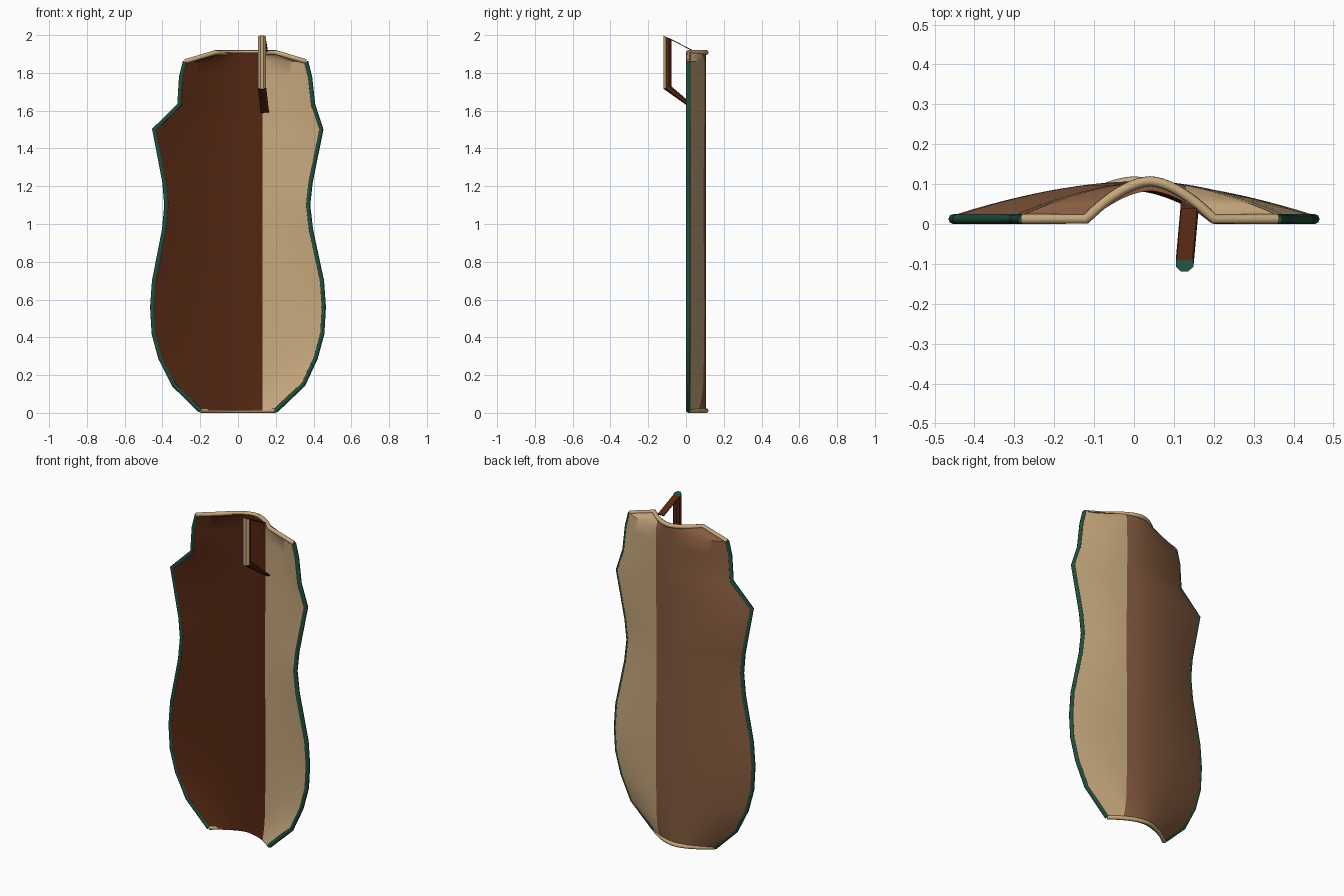
import bpy, bmesh, math
from mathutils import Vector

if "Cube" in bpy.data.objects:
    bpy.data.objects.remove(bpy.data.objects["Cube"])


def mat(name, rgb):
    m = bpy.data.materials.new(name)
    m.diffuse_color = (*rgb, 1)
    m.use_nodes = True
    m.node_tree.nodes["Principled BSDF"].inputs["Base Color"].default_value = m.diffuse_color
    return m


DARK = mat("dark_brown", (0.085, 0.02, 0.006))
BROWN = mat("mid_brown", (0.235, 0.105, 0.05))
BEIGE = mat("beige", (0.57, 0.39, 0.205))
GREEN = mat("dark_green", (0.016, 0.075, 0.043))
MATS = [DARK, BROWN, BEIGE, GREEN]

# Outline: height, left x, right x
OUTLINE = [
    (0.012, -0.20, 0.20), (0.15, -0.34, 0.345), (0.29, -0.41, 0.41),
    (0.42, -0.445, 0.445), (0.56, -0.453, 0.453), (0.70, -0.443, 0.443),
    (0.97, -0.39, 0.385), (1.10, -0.378, 0.37), (1.22, -0.388, 0.383),
    (1.50, -0.443, 0.44), (1.63, -0.31, 0.397), (1.78, -0.30, 0.38),
    (1.86, -0.28, 0.36), (1.908, -0.12, 0.20)]
SPLIT = 0.13


def bulge(u):
    return 1 - abs(u) ** 1.7


def finish(bm, name, rule, smooth=None):
    bmesh.ops.recalc_face_normals(bm, faces=bm.faces)
    bm.normal_update()
    for f in bm.faces:
        f.material_index = MATS.index(rule(f.calc_center_median(), f.normal))
    me = bpy.data.meshes.new(name)
    bm.to_mesh(me)
    bm.free()
    for m in MATS:
        me.materials.append(m)
    ob = bpy.data.objects.new(name, me)
    bpy.context.collection.objects.link(ob)
    if smooth:
        bpy.ops.object.select_all(action='DESELECT')
        ob.select_set(True)
        bpy.context.view_layer.objects.active = ob
        bpy.ops.object.shade_smooth_by_angle(angle=math.radians(smooth))
    return ob


# Curved panel: each row is a closed ring, front skin then back skin
bm = bmesh.new()
N = 20
us = [-1 + 2 * i / N for i in range(N + 1)]
rows = []
for z, l, r in OUTLINE:
    mid, half = (l + r) / 2, (r - l) / 2
    front = [bm.verts.new((mid + half * u, 0.003 + 0.08 * bulge(u), z)) for u in us]
    back = [bm.verts.new((mid + half * u, 0.022 + 0.085 * bulge(u), z)) for u in us]
    rows.append(front + back[::-1])
count = len(rows[0])
for a, b in zip(rows, rows[1:]):
    for i in range(count):
        j = (i + 1) % count
        bm.faces.new((a[i], a[j], b[j], b[i]))
for row in (rows[0], rows[-1]):
    for i in range(N):
        bm.faces.new((row[i], row[i + 1], row[count - 2 - i], row[count - 1 - i]))
bmesh.ops.bisect_plane(bm, geom=bm.verts[:] + bm.edges[:] + bm.faces[:],
                       plane_co=(SPLIT, 0, 0), plane_no=(1, 0, 0))


def panel_rule(c, n):
    if c.x > SPLIT:
        return BEIGE
    return DARK if n.y < 0 else BROWN


finish(bm, "panel", panel_rule, 40)


# Rounded trim around the panel
def trim(name, pts, material, radius=0.0125):
    cu = bpy.data.curves.new(name, 'CURVE')
    cu.dimensions = '3D'
    cu.bevel_depth = radius
    cu.bevel_resolution = 2
    cu.use_fill_caps = True
    sp = cu.splines.new('POLY')
    sp.points.add(len(pts) - 1)
    for p, co in zip(sp.points, pts):
        p.co = (*co, 1)
    cu.materials.append(material)
    ob = bpy.data.objects.new(name, cu)
    bpy.context.collection.objects.link(ob)


def arch(row):
    z, l, r = row
    return [((l + r) / 2 + (r - l) / 2 * u, 0.0125 + 0.095 * bulge(u), z) for u in us]


Y = 0.0125
trim("left_rim", [(l, Y, z) for z, l, r in OUTLINE[:-1]], GREEN)
trim("right_rim", [(r, Y, z) for z, l, r in OUTLINE[:-1]], GREEN)
z, l, r = OUTLINE[-2]
trim("top_trim", [(l, Y, z)] + arch(OUTLINE[-1]) + [(r, Y, z)], BEIGE)
trim("bottom_trim", arch(OUTLINE[0]), BEIGE, 0.012)

# Grip: octagonal bar bent back into the panel
bm = bmesh.new()
rings = []
for cx, cy, cz, slope in ((0.142, 0.07, 1.59, -0.3), (0.127, -0.098, 1.722, 0.3),
                          (0.127, -0.098, 1.988, -0.5)):
    ring = []
    for k in range(8):
        a = math.tau * (k + 0.5) / 8
        dx, dy = 0.024 * math.cos(a), 0.023 * math.sin(a)
        ring.append(bm.verts.new((cx + dx, cy + dy, cz + slope * dy)))
    rings.append(ring)
for a, b in zip(rings, rings[1:]):
    for k in range(8):
        j = (k + 1) % 8
        bm.faces.new((a[k], a[j], b[j], b[k]))
bm.faces.new(rings[0])
bm.faces.new(rings[-1])


def grip_rule(c, n):
    if n.z > 0.8 and c.z > 1.9:
        return GREEN
    return BEIGE if n.y < -0.5 and c.z > 1.75 else DARK


finish(bm, "grip", grip_rule)

# Thin strap from the grip top down to the panel top
bm = bmesh.new()
ends = []
for cx, y, z in ((0.127, -0.09, 1.985), (0.138, 0.04, 1.918)):
    ends.append([bm.verts.new((cx + sx * 0.02, y, z + dz))
                 for sx, dz in ((-1, 0), (1, 0), (1, -0.005), (-1, -0.005))])
for k in range(4):
    j = (k + 1) % 4
    bm.faces.new((ends[0][k], ends[0][j], ends[1][j], ends[1][k]))
bm.faces.new(ends[0])
bm.faces.new(ends[1])
finish(bm, "grip_strap", lambda c, n: DARK)
